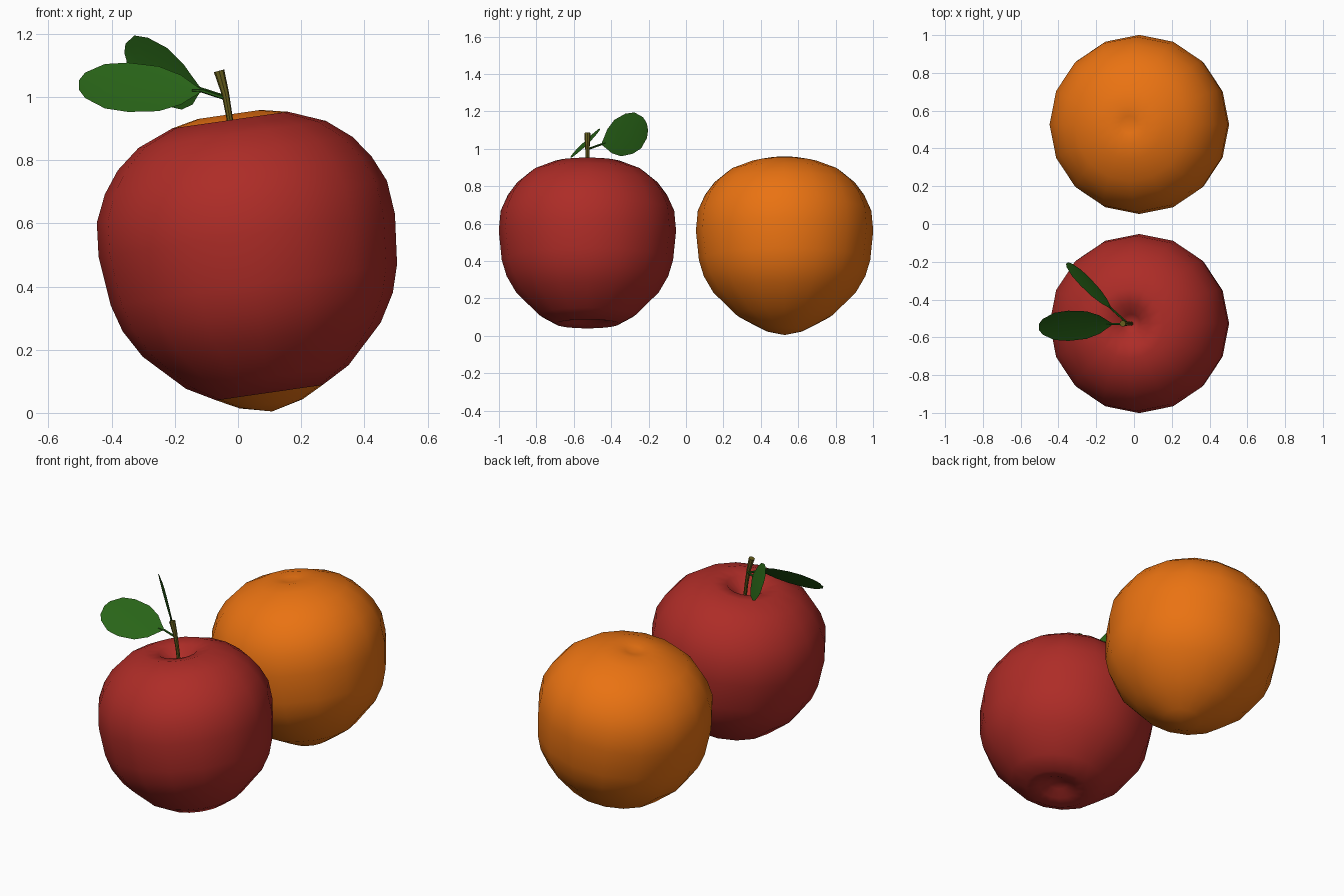
import bpy, bmesh
from math import sin, cos, pi, radians
from mathutils import Vector

if "Cube" in bpy.data.objects:
    bpy.data.objects.remove(bpy.data.objects["Cube"])


def material(name, rgb):
    m = bpy.data.materials.new(name)
    m.diffuse_color = (*rgb, 1)
    m.use_nodes = True
    m.node_tree.nodes["Principled BSDF"].inputs["Base Color"].default_value = m.diffuse_color
    return m


RED = material("apple_skin", (0.42, 0.025, 0.02))
ORANGE = material("orange_peel", (0.82, 0.17, 0.006))
GREEN = material("leaf_green", (0.022, 0.13, 0.009))
BROWN = material("stem_olive", (0.13, 0.11, 0.012))


def finish(bm, name, mat, smooth=180):
    bmesh.ops.recalc_face_normals(bm, faces=bm.faces)
    me = bpy.data.meshes.new(name)
    bm.to_mesh(me)
    bm.free()
    me.materials.append(mat)
    ob = bpy.data.objects.new(name, me)
    bpy.context.collection.objects.link(ob)
    bpy.ops.object.select_all(action='DESELECT')
    ob.select_set(True)
    bpy.context.view_layer.objects.active = ob
    bpy.ops.object.shade_smooth_by_angle(angle=radians(smooth))
    return ob


def bridge(bm, rings):
    for a, b in zip(rings, rings[1:]):
        n = len(a)
        for i in range(n):
            bm.faces.new((a[i], a[(i + 1) % n], b[(i + 1) % n], b[i]))


def cap(bm, ring, co):
    c = bm.verts.new(co)
    for i in range(len(ring)):
        bm.faces.new((ring[i - 1], ring[i], c))


def fruit(name, y, top, bottom, mat, sides=16):
    """Lathe the shared body profile with its own top and bottom ends."""
    prof = top[1:] + BODY + bottom[:-1]
    bm = bmesh.new()
    rings = [[bm.verts.new((r * cos(2 * pi * i / sides), r * sin(2 * pi * i / sides), z))
              for i in range(sides)] for r, z in prof]
    bridge(bm, rings)
    cap(bm, rings[0], (0, 0, top[0][1]))
    cap(bm, rings[-1], (0, 0, bottom[-1][1]))
    ob = finish(bm, name, mat)
    ob.location = (0.037, y, 0.4975)
    ob.rotation_euler = (0, radians(-8.2), 0)
    return ob


def tube(name, pts, radii, mat, sides=8):
    """Tapered tube along a short path."""
    pts = [Vector(p) for p in pts]
    bm = bmesh.new()
    rings = []
    for k, (p, r) in enumerate(zip(pts, radii)):
        d = pts[min(k + 1, len(pts) - 1)] - pts[max(k - 1, 0)]
        u = d.cross(Vector((0, 1, 0.01))).normalized()
        v = d.cross(u).normalized()
        rings.append([bm.verts.new(p + r * (u * cos(2 * pi * i / sides) + v * sin(2 * pi * i / sides)))
                      for i in range(sides)])
    bridge(bm, rings)
    cap(bm, rings[0], pts[0])
    cap(bm, rings[-1], pts[-1])
    return finish(bm, name, mat, 40)


def leaf(name, base, tip, half):
    """Blunt oval blade with a shallow fold along the midrib."""
    base, tip, half = Vector(base), Vector(tip), Vector(half)
    fold = (tip - base).cross(half).normalized() * 0.008
    bm = bmesh.new()
    rows = []
    for t, w in LEAF:
        p = base.lerp(tip, t)
        rows.append([bm.verts.new(q) for q in (p - half * w, p + fold * w, p + half * w)])
    for a, b in zip(rows, rows[1:]):
        for i in range(2):
            bm.faces.new((a[i], a[i + 1], b[i + 1], b[i]))
    return finish(bm, name, GREEN)


# Shared fruit side profile (radius, height) and leaf outline (length, width)
BODY = [(.185, .434), (.30, .388), (.375, .327), (.426, .258), (.464, .173), (.474, .065),
        (.458, -.093), (.432, -.18), (.381, -.268), (.26, -.388), (.17, -.438)]
LEAF = [(0, .05), (.08, .3), (.17, .6), (.35, .91), (.6, 1), (.79, .9), (.95, .52), (1, .2)]

# Fruits
fruit("apple", -.527, [(0, .335), (.05, .365), (.105, .42)], [(.10, -.425), (.05, -.40), (0, -.39)], RED)
fruit("orange", .527, [(0, .435), (.045, .443), (.10, .452)], [(.10, -.474), (0, -.498)], ORANGE)

# Stem
tube("stem", [(-.012, -.527, .82), (-.026, -.527, .93), (-.04, -.527, 1.01), (-.06, -.527, 1.083)],
     [.010, .010, .012, .017], BROWN)

# Leaves with their stalks
for side, start, base, tip, half in (
        ("front", (-.038, -.527, .995), (-.115, -.53, 1.02), (-.503, -.545, 1.038), (0, .08, .078)),
        ("back", (-.04, -.52, 1.0), (-.118, -.45, 1.025), (-.355, -.207, 1.118), (-.025, -.02, .107))):
    leaf(side + "_leaf", base, tip, half)
    inner = Vector(base).lerp(Vector(tip), .08)
    tube(side + "_leaf_stalk", [start, base, inner], [.006, .006, .004], GREEN, 6)
